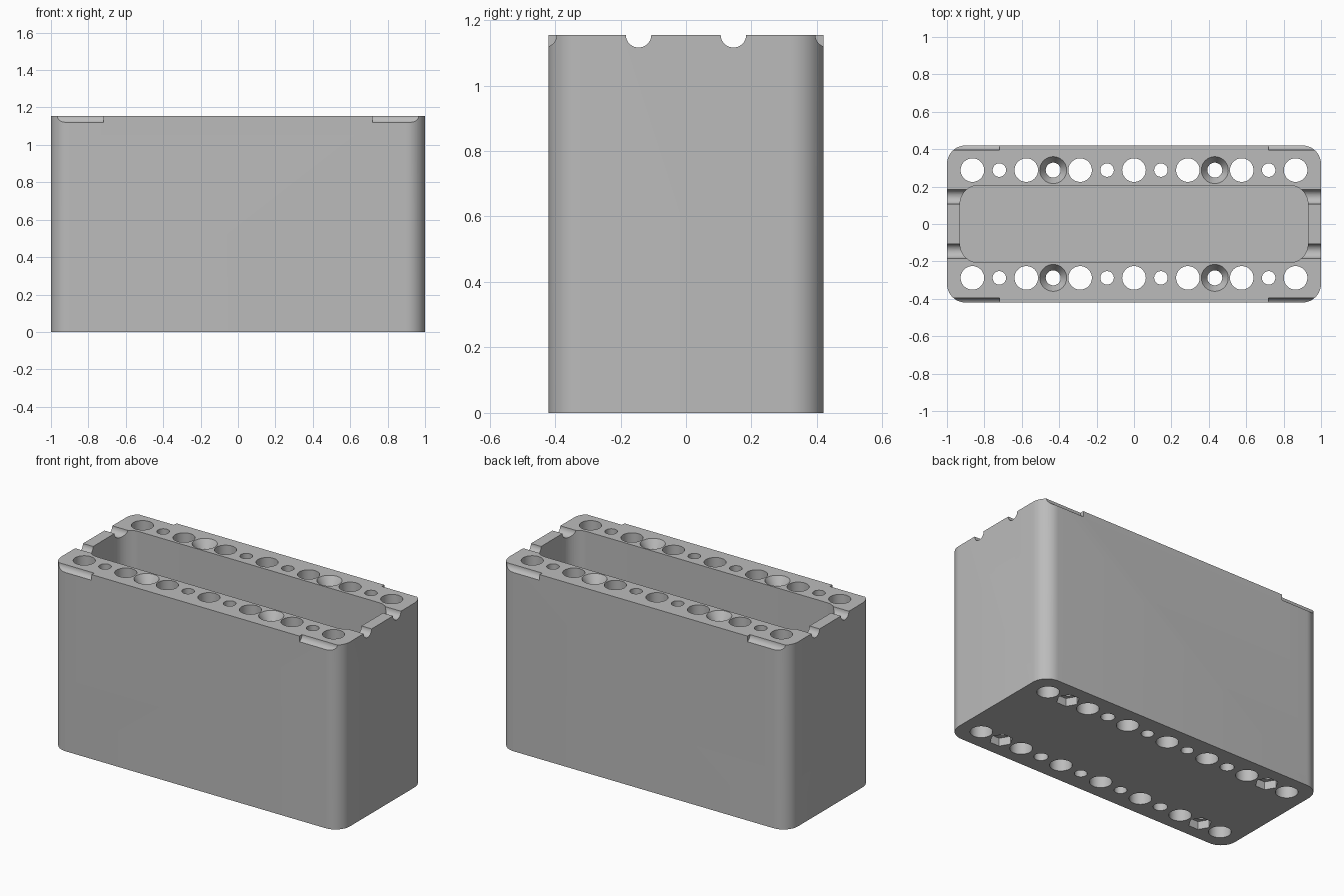
import bpy, bmesh, math
from mathutils import Matrix, Vector

HEIGHT = 1.155
FLOOR = 0.07
PITCH = 0.144
ROW_Y = 0.288

cube = bpy.data.objects.get("Cube")
if cube:
    bpy.data.objects.remove(cube, do_unlink=True)

grey = bpy.data.materials.new("light grey plastic")
grey.use_nodes = True
colour = (0.5, 0.5, 0.5, 1)
grey.diffuse_color = colour
grey.node_tree.nodes["Principled BSDF"].inputs["Base Color"].default_value = colour


def skin(bm, rings):
    """Close a stack of equal rings of points into a solid."""
    loops = [[bm.verts.new(p) for p in ring] for ring in rings]
    n = len(loops[0])
    for low, high in zip(loops, loops[1:]):
        for i in range(n):
            j = (i + 1) % n
            bm.faces.new((low[i], low[j], high[j], high[i]))
    bm.faces.new(loops[0][::-1])
    bm.faces.new(loops[-1])


def lathe(bm, profile, sides, matrix):
    """Solid turned about local z from (radius, height) pairs."""
    skin(bm, [[matrix @ Vector((r * math.cos(math.tau * i / sides),
                                r * math.sin(math.tau * i / sides), z))
               for i in range(sides)] for r, z in profile])


def rounded_block(bm, hx, hy, radius, z0, z1, steps=12):
    outline = []
    for q, (sx, sy) in enumerate([(1, 1), (-1, 1), (-1, -1), (1, -1)]):
        for s in range(steps + 1):
            a = (q + s / steps) * math.pi / 2
            outline.append((sx * (hx - radius) + radius * math.cos(a),
                            sy * (hy - radius) + radius * math.sin(a)))
    skin(bm, [[(x, y, z) for x, y in outline] for z in (z0, z1)])


def finish(bm, name):
    bmesh.ops.recalc_face_normals(bm, faces=bm.faces)
    mesh = bpy.data.meshes.new(name)
    bm.to_mesh(mesh)
    bm.free()
    mesh.materials.append(grey)
    obj = bpy.data.objects.new(name, mesh)
    bpy.context.collection.objects.link(obj)
    return obj


# Outer body
bm = bmesh.new()
rounded_block(bm, 1, 0.42, 0.1, 0, HEIGHT)
body = finish(bm, "drilled_box")

# Central cavity and the two rows of through holes
bm = bmesh.new()
rounded_block(bm, 0.93, 0.207, 0.1, FLOOR, HEIGHT + 0.1)
for side in (-1, 1):
    for i in range(-6, 7):
        place = Matrix.Translation((i * PITCH, side * ROW_Y, 0))
        if abs(i) == 3:      # countersunk screw holes
            profile = [(0.04, -0.1), (0.04, HEIGHT - 0.05),
                       (0.072, HEIGHT), (0.072, HEIGHT + 0.1)]
        else:
            r = 0.063 if i % 2 == 0 else 0.036
            profile = [(r, -0.1), (r, HEIGHT + 0.1)]
        lathe(bm, profile, 48, place)
bores = finish(bm, "bore_cutter")

# Rim grooves, edge finger notches and hexagonal nut pockets
bm = bmesh.new()
along_x = Matrix.Rotation(math.pi / 2, 4, "Y")
for sx in (-1, 1):
    for sy in (-1, 1):
        groove = Matrix.Translation((sx * 0.98, sy * 0.145, HEIGHT)) @ along_x
        lathe(bm, [(0.039, -0.1), (0.039, 0.1)], 40, groove)
        notch = Matrix.Translation((sx * 0.91, sy * 0.433, HEIGHT)) @ along_x
        lathe(bm, [(0.038, -0.19), (0.038, 0.19)], 40, notch)
        pocket = Matrix.Translation((sx * 5 * PITCH, sy * ROW_Y, 0))
        lathe(bm, [(0.066, -0.05), (0.066, 0.05)], 6, pocket)
recesses = finish(bm, "recess_cutter")

# Cut everything out of the body
bpy.context.view_layer.objects.active = body
body.select_set(True)
for cutter in (bores, recesses):
    cutter.hide_render = True
    mod = body.modifiers.new(cutter.name, "BOOLEAN")
    mod.operation = "DIFFERENCE"
    mod.solver = "EXACT"
    mod.object = cutter
    bpy.ops.object.modifier_apply(modifier=mod.name)
    bpy.data.objects.remove(cutter, do_unlink=True)

bpy.ops.object.shade_smooth_by_angle(angle=math.radians(30))
